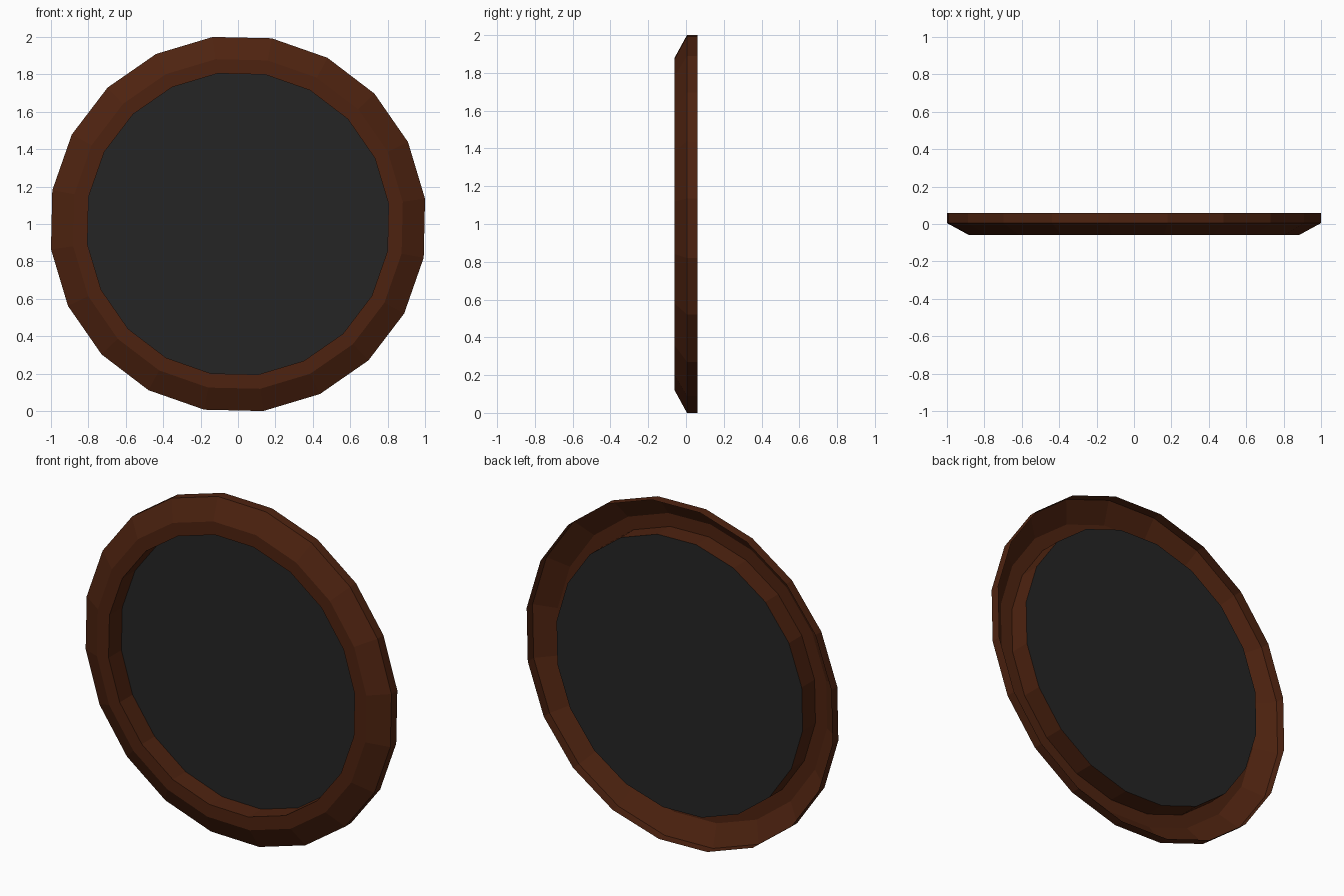
import bpy, bmesh, math

if "Cube" in bpy.data.objects:
    bpy.data.objects.remove(bpy.data.objects["Cube"])

SIDES = 20
TURN = math.radians(7.7)      # the polygon is slightly rotated
CENTRE_Z = 1.0


def material(name, colour):
    mat = bpy.data.materials.new(name)
    mat.diffuse_color = (*colour, 1.0)
    mat.use_nodes = True
    mat.node_tree.nodes["Principled BSDF"].inputs["Base Color"].default_value = mat.diffuse_color
    return mat


def ring(bm, radius, y):
    """One 20-sided loop of vertices standing upright at depth y."""
    angles = [TURN + 2 * math.pi * i / SIDES for i in range(SIDES)]
    return [bm.verts.new((radius * math.cos(a), y, CENTRE_Z + radius * math.sin(a)))
            for a in angles]


def finish(bm, name, mat):
    mesh = bpy.data.meshes.new(name)
    bm.to_mesh(mesh)
    bm.free()
    mesh.materials.append(mat)
    obj = bpy.data.objects.new(name, mesh)
    bpy.context.collection.objects.link(obj)
    return obj


wood = material("dark brown wood", (0.076, 0.0165, 0.005))
slate = material("charcoal", (0.0185, 0.0185, 0.0185))

# Rim: hollow shell, open at the back (outer wall, bevel, flat lip, inner wall)
OUTER = 1 / math.cos(TURN)
LIP, INNER = 0.889, 0.812
profile = [(OUTER, 0.06), (OUTER, 0.005), (LIP, -0.06), (INNER, -0.06), (INNER, 0.06)]
bm = bmesh.new()
loops = [ring(bm, r, y) for r, y in profile]
for a, b in zip(loops, loops[1:]):
    for i in range(SIDES):
        j = (i + 1) % SIDES
        bm.faces.new((a[i], a[j], b[j], b[i]))
finish(bm, "rim", wood)

# Panel: flat disc closing the back end of the inner wall
bm = bmesh.new()
bm.faces.new(ring(bm, INNER, 0.06))
finish(bm, "panel", slate)
